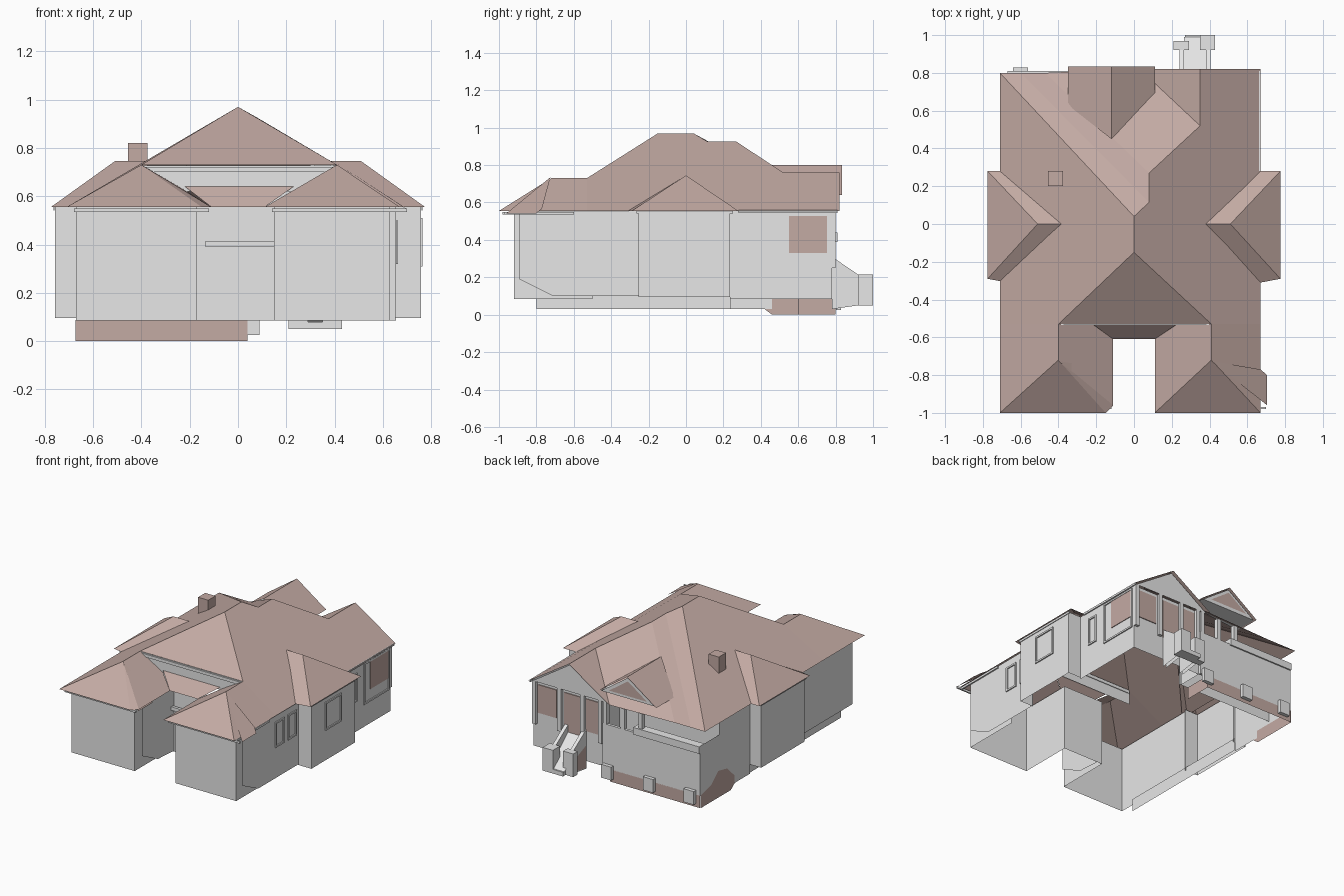
import bpy
import bmesh
from mathutils import Vector

cube = bpy.data.objects.get("Cube")
if cube:
    bpy.data.objects.remove(cube, do_unlink=True)


def material(name, colour):
    mat = bpy.data.materials.new(name)
    mat.use_nodes = True
    mat.diffuse_color = (*colour, 1)
    mat.node_tree.nodes["Principled BSDF"].inputs["Base Color"].default_value = (*colour, 1)
    return mat


WALL = material("pale grey wall", (0.8, 0.8, 0.8))
ROOF = material("dusty pink tile", (0.55, 0.405, 0.37))
CENTRE = Vector((0, -0.1, 0.3))


def finish(name, bm, mat):
    mesh = bpy.data.meshes.new(name)
    bm.to_mesh(mesh)
    bm.free()
    mesh.materials.append(mat)
    obj = bpy.data.objects.new(name, mesh)
    bpy.context.collection.objects.link(obj)
    return obj


def sheets(name, mat, *polygons):
    """Flat faces turned away from the middle of the house."""
    bm = bmesh.new()
    for points in polygons:
        face = bm.faces.new([bm.verts.new(p) for p in points])
        face.normal_update()
        if face.normal.dot(face.calc_center_median() - CENTRE) < 0:
            face.normal_flip()
    bmesh.ops.remove_doubles(bm, verts=bm.verts, dist=0.0005)
    return finish(name, bm, mat)


def box(name, mat, xs, ys, zs):
    bm = bmesh.new()
    bmesh.ops.create_cube(bm, size=1)
    for v in bm.verts:
        v.co = [r[0] if c < 0 else r[1] for r, c in zip((xs, ys, zs), v.co)]
    return finish(name, bm, mat)


def wall(name, path, low, high=0.555, mat=WALL):
    """Upright sheets that follow a plan path."""
    return sheets(name, mat, *[
        [(*a, low), (*b, low), (*b, high), (*a, high)] for a, b in zip(path, path[1:])])


def side_plate(name, mat, x, profile):
    return sheets(name, mat, [(x, y, z) for y, z in profile])


def window(name, x, ys, zs, rim=0.012):
    """Slim frame standing on a side wall."""
    (a, b), (c, d) = ys, zs
    for label, y, z in (("bottom", ys, (c, c + rim)), ("top", ys, (d - rim, d)),
                        ("front", (a, a + rim), zs), ("back", (b - rim, b), zs)):
        box(f"{name}_{label}", WALL, (x, x + 0.008), y, z)


EAVE = 0.555
TOP, WING, BACK, GABLE = 0.97, 0.73, 0.925, 0.76

# Main roof
apex_front, apex_back = (0, -0.15, TOP), (0, 0.04, TOP)
step_front, step_back = (0.08, 0.115, BACK), (0.08, 0.27, BACK)
shoulder_l, shoulder_r = (-0.4, -0.53, WING), (0.41, -0.53, WING)
gable_in, gable_out = (0.35, 0.52, GABLE), (0.35, 0.82, GABLE)
corner_l, valley_l, hip_l = (-0.71, 0.8, EAVE), (-0.6, 0.8, EAVE), (-0.47, 0.8, EAVE)
gable_foot = (0.03, 0.82, EAVE)
sheets("main_roof", ROOF,
       [apex_front, shoulder_l, shoulder_r],
       [apex_front, apex_back, corner_l, (-0.71, -0.53, EAVE), shoulder_l],
       [apex_front, apex_back, step_front, step_back, gable_in, gable_out,
        (0.67, 0.82, EAVE), (0.67, -0.53, EAVE), shoulder_r],
       [apex_back, step_front, valley_l, corner_l],
       [step_front, step_back, hip_l, valley_l],
       [step_back, gable_in, gable_foot, hip_l],
       [gable_in, gable_out, gable_foot])
sheets("back_gable", WALL, [(0.05, 0.8, EAVE), (0.35, 0.8, 0.75), (0.65, 0.8, EAVE)])

# Front wing roofs
for side, ridge, left, right, inner in (("right", -0.4, -0.71, -0.15, -0.22),
                                        ("left", 0.41, 0.11, 0.67, 0.23)):
    top, end = (ridge, -0.72, WING), (ridge, -0.53, WING)
    if side == "right":
        outer, court, tip = left, -0.11, (-0.11, -0.96, EAVE)
        corner = (right, -1, EAVE)
    else:
        outer, court, tip = right, 0.11, (left, -1, EAVE)
        corner = tip
    court_slope = [top, end, (inner, -0.53, 0.625), (court, -0.61, EAVE), tip]
    sheets(f"{side}_wing_roof", ROOF,
           [top, (left, -1, EAVE), (right, -1, EAVE)],
           [top, end, (outer, -0.53, EAVE), (outer, -1, EAVE)], court_slope)
    if corner != tip:
        sheets(f"{side}_wing_hip_strip", ROOF, [top, corner, tip])
    # Overlapping eave beside the front hip
    edge = right + 0.035
    sheets(f"{side}_wing_overlap", ROOF,
           [(ridge, -0.725, 0.735), (edge, -0.96, 0.542),
            (edge, -0.8, 0.542), (right, -0.77, 0.567)])
    box(f"{side}_wing_fascia", WALL, (left + 0.03, right + 0.03), (-0.98, -0.97), (0.535, 0.55))
    box(f"{side}_wing_side_fascia", WALL, (right - 0.012, right - 0.002),
        (-0.97, -0.6), (0.535, 0.55))

# Courtyard between the wings
sheets("porch_roof", ROOF, [(-0.22, -0.53, 0.64), (0.23, -0.53, 0.64),
                            (0.11, -0.61, EAVE), (-0.11, -0.61, EAVE)])
wall("upper_front_band", [(-0.4, -0.525), (0.41, -0.525)], 0.62, 0.727)
box("upper_front_ledge", WALL, (-0.39, 0.4), (-0.535, -0.52), (0.7, 0.722))
wall("court_wall", [(-0.17, -0.53), (0.15, -0.53)], 0.085)
box("court_beam", WALL, (-0.135, 0.15), (-0.56, -0.54), (0.39, 0.415))

# Side bay roofs and walls
for side, s in (("left", 1), ("right", -1)):
    near, far = (s * 0.37, 0, 0.745), (s * 0.51, 0, 0.745)
    tips = [(s * 0.775, y, EAVE) for y in (-0.29, 0.28)]
    feet = [(s * 0.67, y, EAVE) for y in (-0.31, 0.28)]
    sheets(f"{side}_bay_roof", ROOF, [far, *tips],
           [near, far, tips[0], feet[0]], [near, far, tips[1], feet[1]])
    base = s * 0.65
    wall(f"{side}_bay_wall", [(base, -0.255), (s * 0.757, -0.255),
                              (s * 0.757, 0.235), (base, 0.235)], 0.095)
    box(f"{side}_bay_fascia", WALL, sorted((s * 0.76, s * 0.765)), (-0.265, 0.25), (0.54, EAVE))

# Outer walls
wall("right_wing_wall", [(-0.17, -0.53), (-0.17, -0.92), (-0.67, -0.92), (-0.67, -0.255)], 0.085)
wall("left_wing_wall", [(0.15, -0.53), (0.15, -0.92), (0.63, -0.92), (0.63, -0.5)], 0.085)
wall("right_side_wall", [(-0.67, 0.235), (-0.67, 0.46)], 0.03)
wall("right_rear_wall", [(-0.67, 0.46), (-0.67, 0.58)], 0.085)
wall("right_veranda_wall", [(-0.67, 0.58), (-0.67, 0.8)], 0.085, 0.44)
clipped = [(-0.89, EAVE), (-0.89, 0.19), (-0.71, 0.1)]
side_plate("wing_court_wall", WALL, -0.135, clipped + [(-0.53, 0.09), (-0.53, EAVE)])
side_plate("left_front_wall", WALL, 0.655, clipped + [(-0.25, 0.1), (-0.25, EAVE)])
wall("left_back_wall", [(0.655, 0.235), (0.655, 0.78), (0.1, 0.78), (0.1, 0.6)], 0.085)
wall("right_foundation", [(-0.66, -0.8), (-0.66, 0.24)], 0.03, 0.12)
box("left_fascia", WALL, (0.66, 0.668), (0.28, 0.81), (0.545, 0.56))

# Windows on the left side
window("front_window", 0.655, (-0.52, -0.42), (0.32, 0.5))
window("middle_window", 0.655, (-0.38, -0.28), (0.32, 0.5))
window("bay_window", 0.757, (-0.1, 0.08), (0.31, 0.51))
window("small_window", 0.655, (0.32, 0.4), (0.3, 0.5))
window("corner_window", 0.655, (0.475, 0.765), (0.245, 0.54))
box("corner_window_panel", ROOF, (0.655, 0.66), (0.55, 0.755), (0.33, 0.53))

# Back entrance
for name, xs, low in (("back_window", (0.47, 0.62), 0.33), ("back_door", (0.28, 0.41), 0.25),
                      ("side_light", (0.14, 0.24), 0.3)):
    box(name, ROOF, xs, (0.78, 0.786), (low, 0.53))
for i, x in enumerate((0.12, 0.26, 0.44, 0.64)):
    box(f"entrance_post_{i}", WALL, (x - 0.015, x + 0.015), (0.78, 0.8), (0.25, EAVE))

# Back stairs
cheek = [(0.78, 0.31), (0.92, 0.215), (0.92, 0.05), (0.78, 0.03)]
for i, x in enumerate((0.24, 0.38)):
    for label, dx in (("inner", 0), ("outer", 0.025)):
        side_plate(f"stair_cheek_{i}_{label}", WALL, x + dx, cheek)
    sheets(f"stair_cheek_{i}_top", WALL,
           [(x + dx, y, z) for dx, (y, z) in zip((0, 0, 0.025, 0.025),
                                                 cheek[:2] + cheek[1::-1])])
    box(f"stair_pier_{i}", WALL, (x - 0.03, x + 0.05), (0.92, 0.97 + 0.03 * i), (0.05, 0.215))
side_plate("stair_side_panel", ROOF, 0.235, [(0.79, 0.2), (0.91, 0.15), (0.91, 0.06), (0.79, 0.04)])
sheets("stair_ramp", WALL, [(0.265, 0.78, 0.26), (0.38, 0.78, 0.26),
                            (0.38, 0.99, 0.08), (0.265, 0.99, 0.08)])
box("stair_landing", WALL, (0.27, 0.38), (0.92, 1.0), (0.05, 0.08))

# Back veranda
box("veranda_wall", WALL, (-0.67, 0.1), (0.78, 0.8), (0.085, 0.4))
box("veranda_rail", WALL, (-0.67, -0.15), (0.75, 0.81), (0.39, 0.44))
wall("veranda_inner_wall", [(-0.67, 0.58), (0.1, 0.58)], 0.1)
for i, x in enumerate((0.08, -0.06, -0.2)):
    box(f"veranda_post_{i}", WALL, (x - 0.015, x + 0.015), (0.77, 0.8), (0.4, EAVE))

# Base below the veranda
wall("base_band", [(-0.672, 0.8), (0.04, 0.8), (0.04, 0.6)], 0, 0.088, ROOF)
side_plate("base_side", ROOF, -0.675, [(0.8, 0), (0.8, 0.09), (0.68, 0.12), (0.6, 0.19),
                                       (0.5, 0.17), (0.42, 0.09), (0.42, 0.03), (0.46, 0)])
for i, x in enumerate((-0.6, -0.28, 0.05)):
    box(f"base_pier_{i}", WALL, (x - 0.04, x + 0.04), (0.802, 0.828), (0.025, 0.12))

# Back dormer
ridge_in, ridge_out = (-0.12, 0.45, 0.8), (-0.12, 0.835, 0.8)
sheets("dormer_roof", ROOF,
       [ridge_in, ridge_out, (-0.35, 0.835, 0.64), (-0.35, 0.63, 0.64)],
       [ridge_in, ridge_out, (0.11, 0.835, 0.64), (0.11, 0.69, 0.64)])
for name, mat, y, w, low, high in (("dormer_gable", WALL, 0.82, 0.215, 0.64, 0.79),
                                   ("dormer_panel", ROOF, 0.825, 0.15, 0.66, 0.765)):
    sheets(name, mat, [(-0.12 - w, y, low), (-0.12 + w, y, low), (-0.12, y, high)])
sheets("dormer_soffit", WALL, [(-0.34, 0.82, 0.64), (0.1, 0.82, 0.64),
                               (0.1, 0.7, 0.64), (-0.34, 0.65, 0.64)])

# Chimney
box("chimney", ROOF, (-0.455, -0.375), (0.2, 0.28), (0.66, 0.82))
